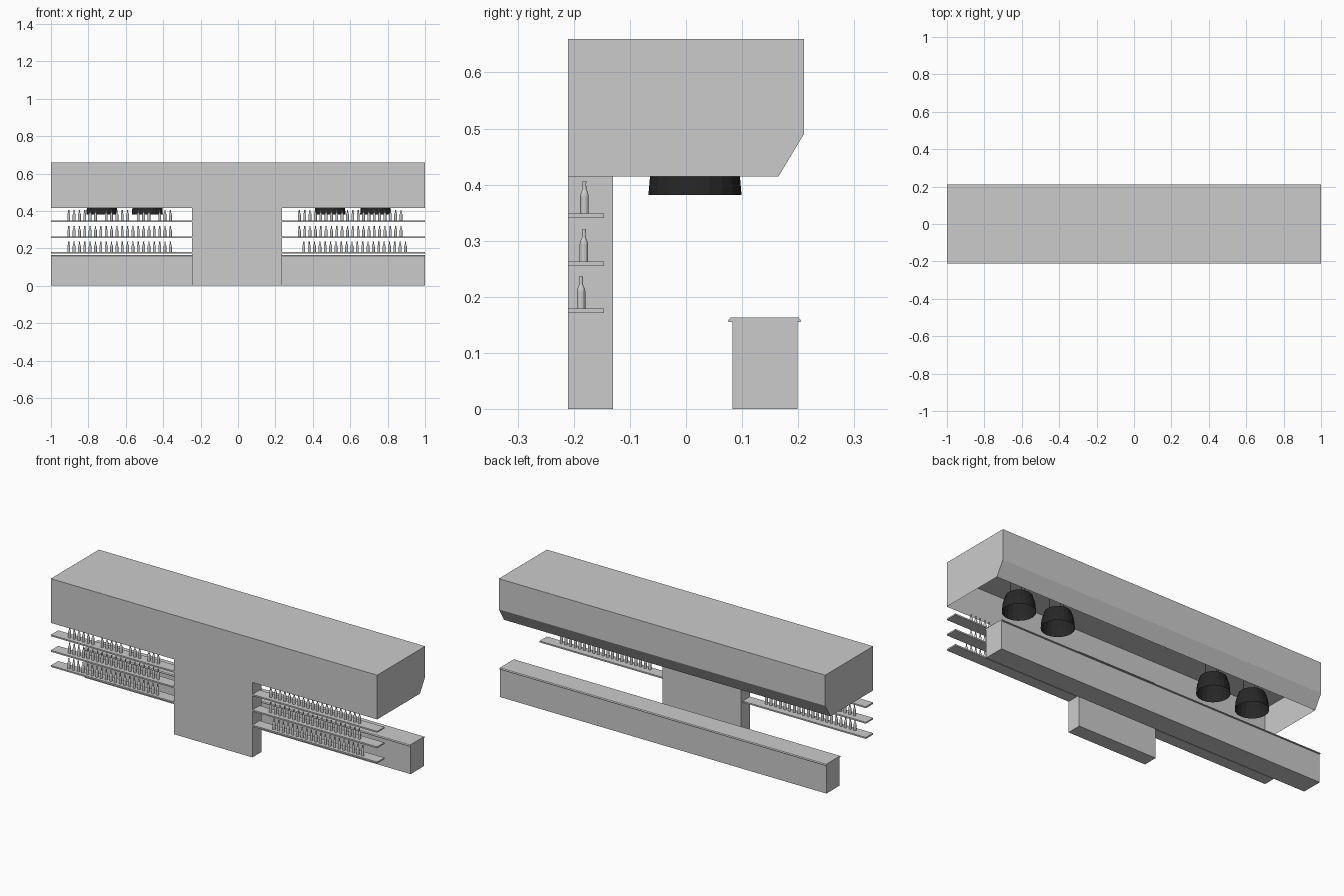
import bpy, bmesh, math

if "Cube" in bpy.data.objects:
    bpy.data.objects.remove(bpy.data.objects["Cube"])


def finish(bm, name, mat=None):
    bmesh.ops.recalc_face_normals(bm, faces=bm.faces)
    mesh = bpy.data.meshes.new(name)
    bm.to_mesh(mesh)
    bm.free()
    obj = bpy.data.objects.new(name, mesh)
    bpy.context.collection.objects.link(obj)
    if mat:
        mesh.materials.append(mat)
    return obj


def prism(name, profile, x0, x1, open_bottom=False):
    """Extrude a (y, z) profile along x; the first edge may be left open."""
    bm = bmesh.new()
    a = [bm.verts.new((x0, y, z)) for y, z in profile]
    b = [bm.verts.new((x1, y, z)) for y, z in profile]
    n = len(profile)
    bm.faces.new(a)
    bm.faces.new(b)
    for i in range(1 if open_bottom else 0, n):
        j = (i + 1) % n
        bm.faces.new((a[i], a[j], b[j], b[i]))
    return finish(bm, name)


def box(name, x0, x1, y0, y1, z0, z1):
    return prism(name, [(y0, z0), (y1, z0), (y1, z1), (y0, z1)], x0, x1)


def lathe(bm, profile, centre, sides, cap_start=True):
    """Spin an (r, z) profile around a vertical axis."""
    cx, cy, cz = centre
    rings = []
    for r, z in profile:
        rings.append([bm.verts.new((cx + r * math.cos(2 * math.pi * k / sides),
                                    cy + r * math.sin(2 * math.pi * k / sides),
                                    cz + z)) for k in range(sides)])
    for lo, hi in zip(rings, rings[1:]):
        for k in range(sides):
            m = (k + 1) % sides
            bm.faces.new((lo[k], lo[m], hi[m], hi[k]))
    if cap_start:
        bm.faces.new(rings[0])
    bm.faces.new(rings[-1])


black = bpy.data.materials.new("black_metal")
black.diffuse_color = (0.02, 0.02, 0.02, 1)
black.use_nodes = True
black.node_tree.nodes["Principled BSDF"].inputs["Base Color"].default_value = black.diffuse_color

# Overhead canopy, open underneath, with a recessed ceiling
prism("canopy", [(-0.21, 0.415), (0.165, 0.415), (0.21, 0.49),
                 (0.21, 0.66), (-0.21, 0.66)], -1, 1, open_bottom=True)
CEILING = 0.59
bm = bmesh.new()
bm.faces.new([bm.verts.new((x, y, CEILING)) for x, y in
              ((-1, -0.21), (-1, 0.21), (1, 0.21), (1, -0.21))])
finish(bm, "canopy_ceiling")

# Central column
box("column", -0.245, 0.235, -0.21, -0.13, 0, 0.415)

# Counter with an overhanging top
prism("counter", [(0.083, 0), (0.199, 0), (0.199, 0.155), (0.205, 0.156),
                  (0.205, 0.158), (0.201, 0.163), (0.079, 0.163),
                  (0.075, 0.158), (0.075, 0.156), (0.083, 0.155)], -1, 1)

# Shelves and their rows of bottles
BOTTLE = [(0.0075, 0), (0.0075, 0.031), (0.0065, 0.036), (0.0035, 0.043),
          (0.003, 0.054), (0.0037, 0.054), (0.0037, 0.057)]
PITCH = 0.0286
rows = [  # shelf top z, bottle y, first bottle x on left and right
    (0.179, -0.187, -0.905, 0.352),
    (0.263, -0.182, -0.905, 0.328),
    (0.349, -0.181, -0.905, 0.328),
]
for level, (z, y, left, right) in enumerate(rows):
    for side, start, x0, x1 in (("left", left, -1, -0.245),
                                ("right", right, 0.235, 1)):
        box(f"shelf_{side}_{level}", x0, x1, -0.21, -0.146, z - 0.008, z)
        bm = bmesh.new()
        for i in range(20):
            if side == "left" and level == 2 and i in (6, 12, 16):
                continue
            lathe(bm, BOTTLE, (start + i * PITCH, y, z), 12)
        finish(bm, f"bottles_{side}_{level}")

# Black hanging lamps, open below, each on three thin cords
SHADE = [(0.083, 0), (0.079, 0.045), (0.066, 0.088), (0.02, 0.096)]
for i, x in enumerate((-0.728, -0.485, 0.492, 0.736)):
    bm = bmesh.new()
    lathe(bm, SHADE, (x, 0.016, 0.382), 20, cap_start=False)
    finish(bm, f"lamp_shade_{i}", black)
    bm = bmesh.new()
    for k in range(3):
        a = math.radians(90 + 120 * k)
        lathe(bm, [(0.0015, 0), (0.0015, CEILING - 0.47)],
              (x + 0.04 * math.cos(a), 0.016 + 0.04 * math.sin(a), 0.47), 6)
    finish(bm, f"lamp_cords_{i}", black)
